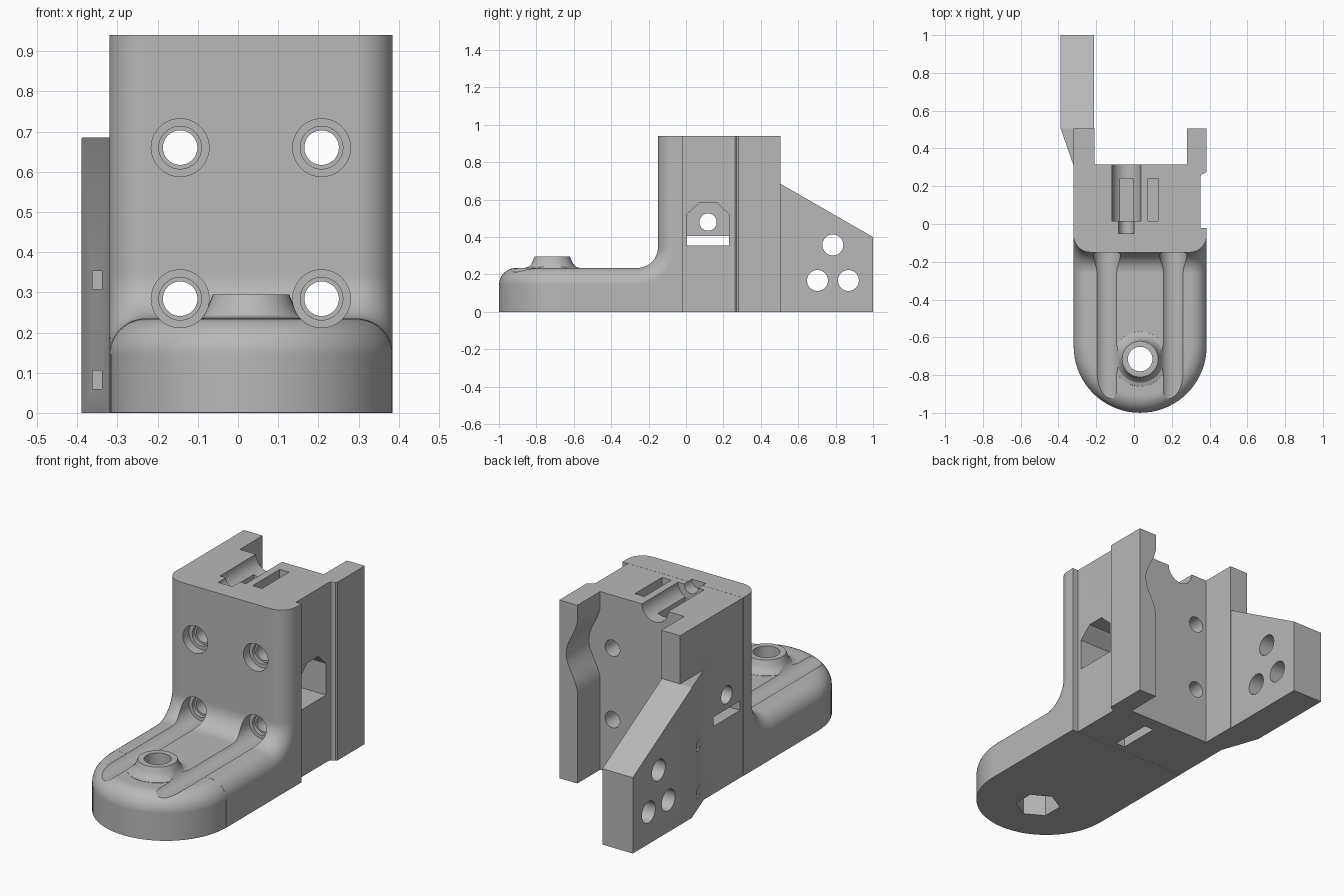
import bpy, bmesh
from math import sin, cos, pi, radians

if "Cube" in bpy.data.objects:
    bpy.data.objects.remove(bpy.data.objects["Cube"], do_unlink=True)

grey = bpy.data.materials.new("plain_grey")
grey.use_nodes = True
TONE = (0.48, 0.48, 0.48, 1)
grey.diffuse_color = TONE
grey.node_tree.nodes["Principled BSDF"].inputs["Base Color"].default_value = TONE


def loft(name, rings):
    """Skin closed rings of equal length and cap both ends."""
    bm = bmesh.new()
    rows = [[bm.verts.new(p) for p in ring] for ring in rings]
    n = len(rows[0])
    for a, b in zip(rows, rows[1:]):
        for i in range(n):
            j = (i + 1) % n
            bm.faces.new((a[i], a[j], b[j], b[i]))
    bm.faces.new(rows[0])
    bm.faces.new(rows[-1])
    bmesh.ops.recalc_face_normals(bm, faces=bm.faces)
    mesh = bpy.data.meshes.new(name)
    bm.to_mesh(mesh)
    bm.free()
    mesh.materials.append(grey)
    obj = bpy.data.objects.new(name, mesh)
    bpy.context.collection.objects.link(obj)
    return obj


def prism(name, pts, axis, lo, hi):
    """Extrude a flat outline along an axis."""
    place = {"x": lambda p, t: (t, p[0], p[1]),
             "y": lambda p, t: (p[0], t, p[1]),
             "z": lambda p, t: (p[0], p[1], t)}[axis]
    return loft(name, [[place(p, t) for p in pts] for t in (lo, hi)])


def circle(u, v, r, n=40, start=0.0):
    return [(u + r * cos(start + 2 * pi * i / n), v + r * sin(start + 2 * pi * i / n))
            for i in range(n)]


def rect(u0, u1, v0, v1):
    return [(u0, v0), (u1, v0), (u1, v1), (u0, v1)]


def combine(target, other, operation):
    mod = target.modifiers.new("join", "BOOLEAN")
    mod.solver = "EXACT"
    mod.operation = operation
    mod.object = other
    bpy.context.view_layer.objects.active = target
    bpy.ops.object.modifier_apply(modifier=mod.name)
    bpy.data.objects.remove(other, do_unlink=True)


CX, HW = 0.0325, 0.3525      # centre line and half width
FOOT, TOP = 0.235, 0.94      # foot and block heights
FRONT, BACK, NOSE = -0.15, -0.02, -0.6475
R, FIL, N = 0.09, 0.11, 12   # edge round, inner fillet, arc steps
EPS = 0.0005
arc = [pi / 2 * i / N for i in range(N + 1)]

# Foot blending up into the front of the block: (point, normal, base point)
yc, zc = FRONT - FIL, FOOT + FIL
stations = [((NOSE, FOOT), (0, 1), (NOSE, 0))]
for i, t in enumerate(arc):
    k = 2 * i / N
    base = (yc + (BACK - yc) * min(k, 1), zc * max(k - 1, 0))
    stations.append(((yc + FIL * sin(t), zc - FIL * cos(t)), (-sin(t), cos(t)), base))
stations.append(((FRONT, TOP), (-1, 0), (BACK, TOP)))

rings = []
for (py, pz), (ny, nz), (by, bz) in stations:
    half = []
    for a in arc:
        d = R - R * sin(a)
        half.append((HW - R + R * cos(a), py - ny * d, pz - nz * d))
    ring = [(CX + HW, by, bz)] + [(CX + x, y, z) for x, y, z in half]
    ring += [(CX - x, y, z) for x, y, z in reversed(half)] + [(CX - HW, by, bz)]
    rings.append(ring)
body = loft("mounting_bracket", rings)

# Rounded nose of the foot
levels = [(HW - EPS, EPS)] + [(HW - EPS - R + R * cos(a), FOOT - EPS - R + R * sin(a)) for a in arc]
rings = []
for r, z in levels:
    ring = [(CX + r * cos(pi + pi * i / 36), NOSE + r * sin(pi + pi * i / 36), z) for i in range(37)]
    rings.append(ring + [(CX + r, NOSE + 0.04, z), (CX - r, NOSE + 0.04, z)])
combine(body, loft("nose", rings), "UNION")

# Rear block with two side walls and a channel between them
plan = [(-0.3195, -0.04), (0.352, -0.04), (0.352, 0.25), (0.358, 0.263), (0.378, 0.27),
        (0.385, 0.28), (0.385, 0.505), (0.28, 0.505), (0.28, 0.315),
        (-0.21, 0.315), (-0.21, 0.505), (-0.3195, 0.505)]
combine(body, prism("rear_block", plan, "z", EPS, TOP - EPS), "UNION")

# Side arm with a tapered root
side = [(0.3, 0), (1, 0), (1, 0.4), (0.505, 0.685), (0.3, 0.685)]
arm = prism("side_arm", side, "x", -0.39, -0.213)
taper = [(-0.5, 0.25), (-0.299, 0.25), (-0.39, 0.51), (-0.5, 0.51)]
combine(arm, prism("taper", taper, "z", -0.1, 1), "DIFFERENCE")
combine(body, arm, "UNION")

# Boss on the foot
BY = -0.715
flare = [(0.15, 0.2), (0.145, 0.236), (0.125, 0.242), (0.112, 0.255), (0.104, 0.272), (0.095, 0.295)]
combine(body, loft("boss", [[(x, y, z) for x, y in circle(CX, BY, r)] for r, z in flare]), "UNION")

cutters = []


def cut(*args):
    cutters.append(prism("cutter", *args))


# Bolt hole and nut pocket in the foot
cut(circle(CX, BY, 0.065), "z", -0.1, 0.5)
cut(circle(CX, BY, 0.112, 6, radians(30)), "z", -0.1, 0.12)

# Four stepped holes; the lower pair extends into grooves along the foot
for x in (-0.144, 0.208):
    for z, start in ((0.66, -0.3), (0.284, -1.1)):
        cut(circle(x, z, 0.072), "y", start, -0.1)
        cut(circle(x, z, 0.053), "y", -0.2, -0.08)
        cut(circle(x, z, 0.043), "y", -0.2, 0.45)

# Three holes through the arm
for y, z in ((0.785, 0.358), (0.703, 0.168), (0.868, 0.168)):
    cut(circle(y, z, 0.056), "x", -0.5, -0.1)

# Small slots through the arm root
for z in (0.06, 0.307):
    cut(rect(-0.362, -0.338, z, z + 0.046), "y", 0.2, 0.56)

# Nut pocket, cross hole and cross slot in the side
pocket = [(0.005, 0.355), (0.23, 0.355), (0.23, 0.522), (0.165, 0.583), (0.072, 0.583), (0.005, 0.522)]
cut(pocket, "x", 0.0, 0.6)
cut(circle(0.118, 0.48, 0.046), "x", -0.5, 0.1)
cut(rect(0.006, 0.229, 0.356, 0.405), "x", -0.5, 0.1)

# Round trough, its stub and the strap slots in the top and underside
cut(circle(-0.04, TOP, 0.076), "y", 0.015, 0.45)
cut(circle(-0.04, TOP, 0.041), "y", -0.05, 0.1)
cut(rect(-0.075, -0.005, 0.016, 0.24), "z", 0.8, 1.1)
cut(rect(0.075, 0.13, 0.015, 0.24), "z", 0.72, 1.1)
cut(rect(0.075, 0.13, 0.015, 0.24), "z", -0.1, 0.2)

# Wavy relief inside the right-hand wall
wave = [(0.25, 0.47)]
wave += [(0.279 + 0.033 * (1 - cos(2 * pi * i / 24)), 0.47 + 0.4 * i / 24) for i in range(25)]
cut(wave + [(0.25, 0.87)], "y", 0.3155, 0.7)

for cutter in cutters:
    combine(body, cutter, "DIFFERENCE")

# Smooth rounds, crisp edges
bpy.ops.object.select_all(action="DESELECT")
body.select_set(True)
bpy.context.view_layer.objects.active = body
bpy.ops.object.shade_smooth_by_angle(angle=radians(25))
weighted = body.modifiers.new("even_shading", "WEIGHTED_NORMAL")
weighted.keep_sharp = True
